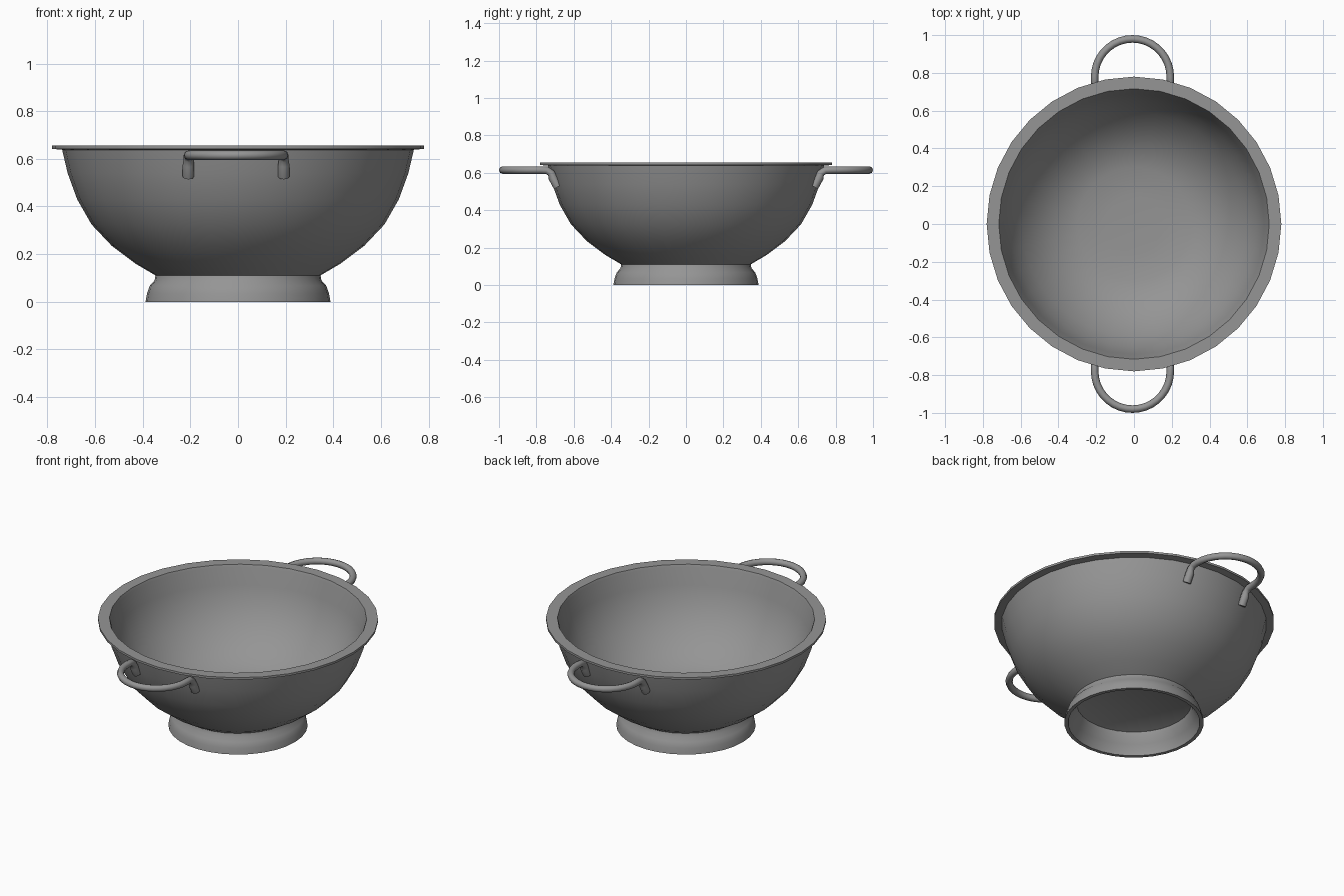
import bpy, bmesh
from math import pi, sin, cos, radians

cube = bpy.data.objects.get("Cube")
if cube:
    bpy.data.objects.remove(cube, do_unlink=True)

metal = bpy.data.materials.new("grey_metal")
metal.use_nodes = True
GREY = (0.3, 0.3, 0.3, 1)
metal.diffuse_color = GREY
metal.node_tree.nodes["Principled BSDF"].inputs["Base Color"].default_value = GREY


def smooth(obj, angle=35):
    bpy.ops.object.select_all(action="DESELECT")
    obj.select_set(True)
    bpy.context.view_layer.objects.active = obj
    bpy.ops.object.shade_smooth_by_angle(angle=radians(angle))


def lathe(name, profile, closed=False, sides=32):
    """Spin an (r, z) profile around z."""
    bm = bmesh.new()
    verts = [bm.verts.new((r, 0, z)) for r, z in profile]
    pairs = list(zip(verts, verts[1:]))
    if closed:
        pairs.append((verts[-1], verts[0]))
    edges = [bm.edges.new(p) for p in pairs]
    bmesh.ops.spin(bm, geom=verts + edges, axis=(0, 0, 1), cent=(0, 0, 0),
                   angle=2 * pi, steps=sides, use_duplicate=False)
    bmesh.ops.remove_doubles(bm, verts=bm.verts, dist=0.0005)
    bmesh.ops.recalc_face_normals(bm, faces=bm.faces)
    mesh = bpy.data.meshes.new(name)
    bm.to_mesh(mesh)
    bm.free()
    mesh.materials.append(metal)
    obj = bpy.data.objects.new(name, mesh)
    bpy.context.collection.objects.link(obj)
    smooth(obj)
    return obj


# Bowl: underside, outer wall, flared rim, inner wall, floor
outer = [(0, 0.125), (0.32, 0.125), (0.345, 0.11), (0.43, 0.16), (0.53, 0.235),
         (0.615, 0.325), (0.675, 0.43), (0.715, 0.54), (0.738, 0.638)]
rim = [(0.78, 0.642), (0.78, 0.655), (0.716, 0.655), (0.71, 0.64)]
inner = [(0.69, 0.54), (0.652, 0.44), (0.595, 0.345), (0.51, 0.255),
         (0.41, 0.185), (0.3, 0.15), (0.15, 0.142), (0, 0.14)]
lathe("bowl", outer + rim + inner)

# Flared foot ring
lathe("foot_ring", [(0.388, 0), (0.382, 0.035), (0.37, 0.068), (0.35, 0.09),
                    (0.345, 0.12), (0.32, 0.125), (0.325, 0.1),
                    (0.345, 0.06), (0.362, 0.025), (0.367, 0)], closed=True)


# Handles: a looped rod whose ends bend down along the bowl wall
def handle(name, side):
    cx, half, rad = -0.008, 0.2, 0.02
    leg = [(0.685, 0.525), (0.712, 0.575), (0.722, 0.6), (0.745, 0.614)]
    steps = 18
    path = [(cx + half, y, z) for y, z in leg]
    path += [(cx + half * cos(pi * i / steps), 0.78 + half * sin(pi * i / steps), 0.615)
             for i in range(steps + 1)]
    path += [(cx - half, y, z) for y, z in reversed(leg)]
    curve = bpy.data.curves.new(name, "CURVE")
    curve.dimensions = "3D"
    curve.bevel_depth = rad
    curve.bevel_resolution = 2
    curve.use_fill_caps = True
    spline = curve.splines.new("POLY")
    spline.points.add(len(path) - 1)
    for point, (x, y, z) in zip(spline.points, path):
        point.co = (x, side * y, z, 1)
    # Flatter, wider feet where the rod meets the bowl
    for i in (0, 1, -1, -2):
        spline.points[i].radius = 1.2
    curve.materials.append(metal)
    obj = bpy.data.objects.new(name, curve)
    bpy.context.collection.objects.link(obj)
    bpy.ops.object.select_all(action="DESELECT")
    obj.select_set(True)
    bpy.context.view_layer.objects.active = obj
    bpy.ops.object.convert(target="MESH")
    smooth(bpy.context.view_layer.objects.active, 60)


handle("front_handle", -1)
handle("back_handle", 1)
